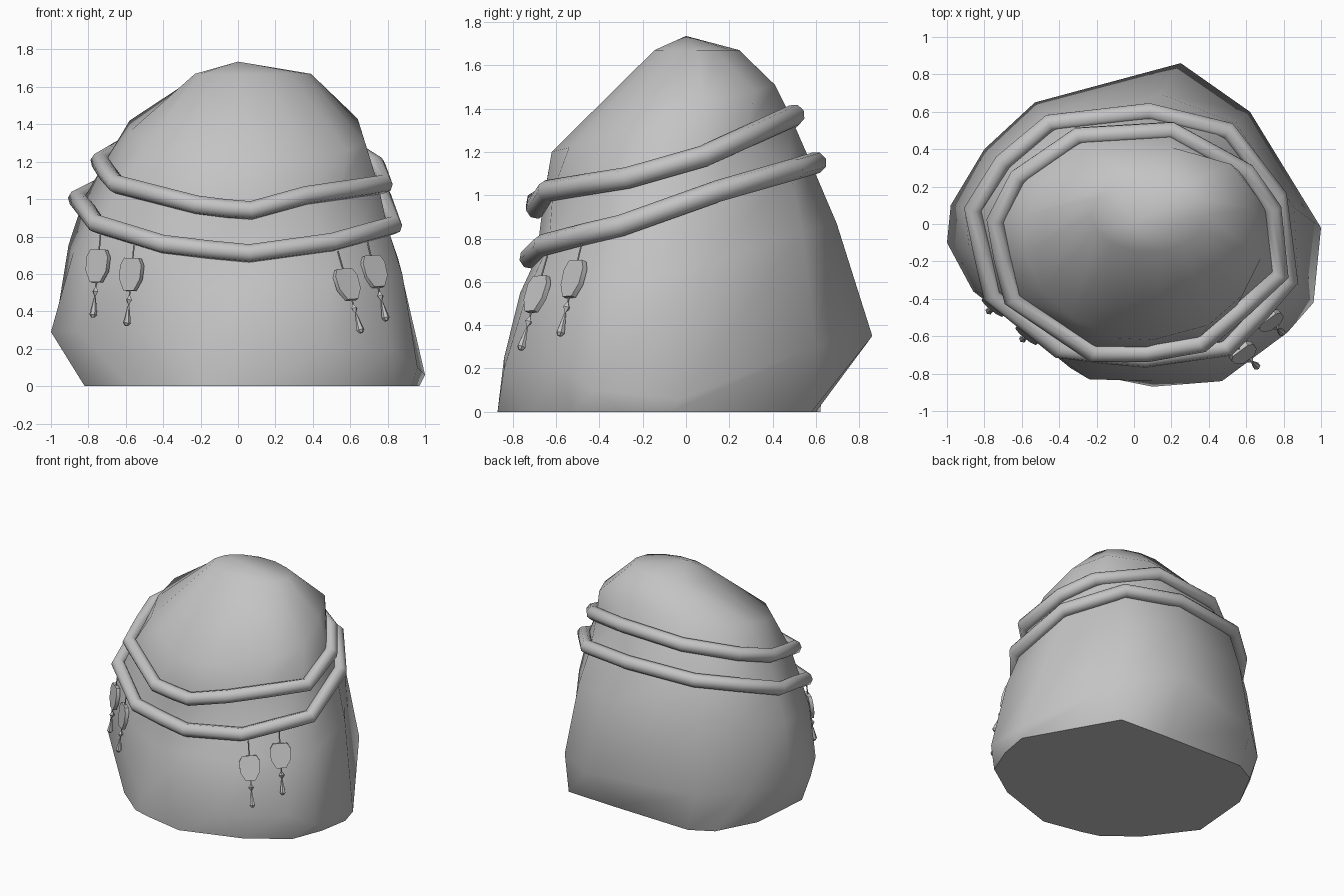
import bpy, bmesh
from math import cos, sin, radians, tau
from mathutils import Vector, Matrix

if "Cube" in bpy.data.objects:
    bpy.data.objects.remove(bpy.data.objects["Cube"])

GREY = (0.55, 0.55, 0.55, 1)
stone = bpy.data.materials.new("stone grey")
stone.use_nodes = True
stone.diffuse_color = GREY
stone.node_tree.nodes["Principled BSDF"].inputs["Base Color"].default_value = GREY


def select_only(obj):
    bpy.ops.object.select_all(action='DESELECT')
    obj.select_set(True)
    bpy.context.view_layer.objects.active = obj


def finish(name, bm, angle):
    """Turn a bmesh into a named, shaded object."""
    bmesh.ops.recalc_face_normals(bm, faces=bm.faces)
    mesh = bpy.data.meshes.new(name)
    bm.to_mesh(mesh)
    bm.free()
    mesh.materials.append(stone)
    obj = bpy.data.objects.new(name, mesh)
    bpy.context.collection.objects.link(obj)
    select_only(obj)
    bpy.ops.object.shade_smooth_by_angle(angle=radians(angle))


# Rope paths, both running counter-clockwise from the left side
lower_path = [
    (.77, .15, 1.02), (.5, .5, 1.12), (.08, .6, 1.15), (-.45, .54, 1.13),
    (-.7, .33, 1.08), (-.86, .08, 1), (-.81, -.15, .94), (-.76, -.38, .87),
    (-.4, -.67, .76), (-.15, -.7, .73), (.06, -.72, .71), (.5, -.66, .77),
    (.68, -.47, .82), (.83, -.3, .86)]
upper_path = [
    (.74, .08, 1.18), (.6, .28, 1.27), (.2, .5, 1.37), (-.3, .47, 1.34),
    (-.62, .25, 1.27), (-.74, .02, 1.2), (-.7, -.19, 1.14), (-.65, -.4, 1.08),
    (-.22, -.69, .97), (-.06, -.69, .95), (.07, -.69, .94), (.36, -.64, 1.02),
    (.57, -.46, 1.05), (.78, -.27, 1.08)]

# Boulder outlines with one point per rope point
foot = [(.97, -.07), (.6, .58), (.2, .6), (-.45, .62), (-.62, .53),
        (-.78, .23), (-.82, -.25), (-.57, -.58), (-.34, -.77), (-.2, -.81),
        (.1, -.87), (.56, -.72), (.84, -.53), (.93, -.3)]
belly = [(1, -.02, .06), (.62, .6, .3), (.25, .86, .35), (-.53, .65, .3),
         (-.8, .4, .3), (-.98, .1, .3), (-1, -.1, .29), (-.86, -.36, .3),
         (-.55, -.6, .3), (-.24, -.83, .15), (.1, -.84, .25),
         (.47, -.84, .2), (.82, -.58, .2), (.96, -.42, .1)]
shoulder = [(.64, .08, 1.43), (.52, .32, 1.48), (.2, .41, 1.51),
            (-.22, .38, 1.48), (-.46, .25, 1.44), (-.58, .05, 1.42),
            (-.58, -.15, 1.36), (-.5, -.35, 1.3), (-.33, -.5, 1.3),
            (-.1, -.61, 1.2), (.1, -.62, 1.2), (.4, -.54, 1.22),
            (.58, -.38, 1.26), (.68, -.18, 1.3)]
count = len(foot)


def scaled(points, factor):
    return [(x * factor, y * factor, z) for x, y, z in points]


# The ropes rest in seats just inside their paths; the flank bulges slightly
lower_seat = scaled(lower_path, .96)
upper_seat = scaled(upper_path, .96)
flank = scaled([Vector(a).lerp(Vector(b), .65)
                for a, b in zip(belly, lower_seat)], 1.03)
crown = [(.08 + .31 * cos(tau * i / count), .05 + .2 * sin(tau * i / count), 1.67)
         for i in range(count)]

bm = bmesh.new()
outlines = [[(x, y, 0) for x, y in foot], belly, flank, lower_seat,
            upper_seat, shoulder, crown]
rings = [[bm.verts.new(p) for p in outline] for outline in outlines]
for low, high in zip(rings, rings[1:]):
    for i in range(count):
        j = (i + 1) % count
        bm.faces.new((low[i], low[j], high[j], high[i]))
bm.faces.new(rings[0][::-1])
peak = bm.verts.new((0, 0, 1.735))
for i in range(count):
    bm.faces.new((rings[-1][i], rings[-1][(i + 1) % count], peak))
finish("boulder", bm, 52)


# Ropes: closed tubes slung around the boulder, higher at the back
def rope(name, path):
    curve = bpy.data.curves.new(name, 'CURVE')
    curve.dimensions = '3D'
    curve.bevel_depth = .05
    curve.bevel_resolution = 2
    spline = curve.splines.new('POLY')
    spline.points.add(len(path) - 1)
    for point, co in zip(spline.points, path):
        point.co = (*co, 1)
    spline.use_cyclic_u = True
    curve.materials.append(stone)
    obj = bpy.data.objects.new(name, curve)
    bpy.context.collection.objects.link(obj)
    select_only(obj)
    bpy.ops.object.convert(target='MESH')
    bpy.ops.object.shade_smooth_by_angle(angle=radians(50))


rope("upper_rope", upper_path)
rope("lower_rope", lower_path)

# Charms: thread, cut plate, small bead and a flared drop
half_plate = [(.05, .085), (.073, .045), (.07, -.03), (.035, -.09)]
plate_outline = half_plate + [(-x, z) for x, z in reversed(half_plate)]


def tapered(bm, bottom, top, r_bottom, r_top, sides=6):
    bmesh.ops.create_cone(
        bm, cap_ends=True, segments=sides, radius1=r_bottom, radius2=r_top,
        depth=top - bottom, matrix=Matrix.Translation((0, 0, (bottom + top) / 2)))


def charm(name, centre, outward, hang):
    bm = bmesh.new()
    # Plate
    face = bm.faces.new([bm.verts.new((x, -.013, z)) for x, z in plate_outline])
    extruded = bmesh.ops.extrude_face_region(bm, geom=[face])["geom"]
    bmesh.ops.translate(bm, vec=(0, .026, 0), verts=[
        v for v in extruded if isinstance(v, bmesh.types.BMVert)])
    # Thread above and below the plate
    tapered(bm, .06, .19, .004, .004)
    tapered(bm, -.2, -.08, .004, .004)
    # Bead
    tapered(bm, -.14, -.115, .02, .003, 4)
    tapered(bm, -.165, -.14, .003, .02, 4)
    # Drop
    tapered(bm, -.265, -.175, .021, .006)
    tapered(bm, -.28, -.265, .01, .021)
    # Lean the charm along the boulder's surface
    up = -Vector(hang).normalized()
    side = Vector(outward).cross(up).normalized()
    back = up.cross(side)
    frame = Matrix((side, back, up)).transposed().to_4x4()
    bm.transform(Matrix.Translation(centre) @ frame)
    finish(name, bm, 35)


charm("left_front_charm", (.585, -.69, .545), (.6, -.8, 0), (.06, -.06, -.21))
charm("left_side_charm", (.73, -.52, .615), (.6, -.8, 0), (.05, -.05, -.21))
charm("right_front_charm", (-.57, -.59, .6), (-.63, -.78, 0), (-.02, -.02, -.22))
charm("right_side_charm", (-.75, -.44, .645), (-.63, -.78, 0), (-.02, -.02, -.22))
